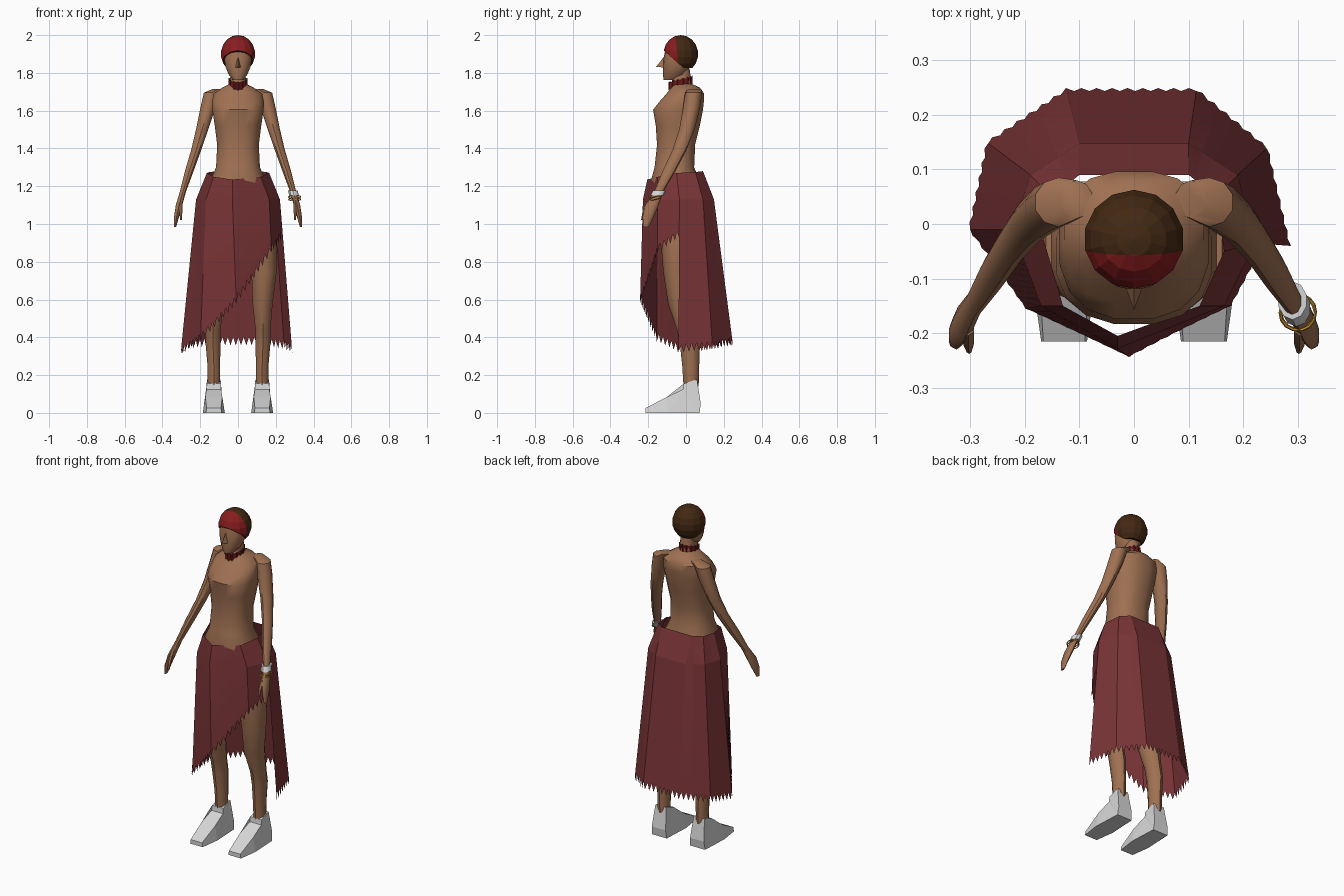
import bpy, bmesh, math
from mathutils import Vector, Matrix

if "Cube" in bpy.data.objects:
    bpy.data.objects.remove(bpy.data.objects["Cube"])


def material(name, r, g, b):
    m = bpy.data.materials.new(name)
    m.diffuse_color = (r, g, b, 1)
    m.use_nodes = True
    m.node_tree.nodes["Principled BSDF"].inputs["Base Color"].default_value = m.diffuse_color
    return m


SKIN = material("brown_skin", 0.35, 0.165, 0.085)
CLOTH = material("maroon_cloth", 0.19, 0.034, 0.037)
HAIR = material("dark_brown_hair", 0.055, 0.021, 0.006)
BAND = material("red_band", 0.25, 0.012, 0.014)
CHOKER = material("dark_red", 0.13, 0.008, 0.009)
SHOE = material("light_grey", 0.68, 0.68, 0.68)
GOLD = material("gold", 0.55, 0.27, 0.03)


def finish(name, bm, mats, smooth=None):
    bmesh.ops.recalc_face_normals(bm, faces=bm.faces[:])
    me = bpy.data.meshes.new(name)
    bm.to_mesh(me)
    bm.free()
    ob = bpy.data.objects.new(name, me)
    bpy.context.collection.objects.link(ob)
    for m in mats:
        me.materials.append(m)
    if smooth:
        bpy.ops.object.select_all(action='DESELECT')
        ob.select_set(True)
        bpy.context.view_layer.objects.active = ob
        bpy.ops.object.shade_smooth_by_angle(angle=math.radians(smooth))
    return ob


def loft(name, rings, mat, n=10, power=2.0, smooth=40):
    """Skin over horizontal rings given as (x, y, z, rx, ry)."""
    bm = bmesh.new()
    loops = []
    for x, y, z, rx, ry in rings:
        loop = []
        for i in range(n):
            a = 2 * math.pi * (i + 0.5) / n
            c, s = math.cos(a), math.sin(a)
            px = math.copysign(abs(c) ** (2 / power), c)
            py = math.copysign(abs(s) ** (2 / power), s)
            loop.append(bm.verts.new((x + rx * px, y + ry * py, z)))
        loops.append(loop)
    for a, b in zip(loops, loops[1:]):
        for i in range(n):
            j = (i + 1) % n
            bm.faces.new((a[i], a[j], b[j], b[i]))
    bm.faces.new(loops[0])
    bm.faces.new(loops[-1])
    return finish(name, bm, [mat], smooth)


def body(rows):
    """Turn (z, rx, front y, back y) rows into centred rings."""
    return [(0, (f + b) / 2, z, rx, (b - f) / 2) for z, rx, f, b in rows]


# Torso and neck
loft("torso", body([
    (1.14, 0.155, -0.18, 0.08), (1.24, 0.145, -0.185, 0.07), (1.30, 0.118, -0.168, 0.045),
    (1.42, 0.112, -0.155, 0.05), (1.52, 0.125, -0.162, 0.075), (1.605, 0.138, -0.176, 0.092),
    (1.645, 0.14, -0.145, 0.096), (1.69, 0.13, -0.105, 0.098), (1.722, 0.085, -0.08, 0.075),
    (1.742, 0.043, -0.075, 0.03), (1.82, 0.04, -0.078, 0.02)]), SKIN, 16, 2.4)

# Face and nose
loft("face", body([
    (1.763, 0.028, -0.118, -0.05), (1.79, 0.05, -0.122, 0.0), (1.83, 0.067, -0.121, 0.02),
    (1.88, 0.076, -0.118, 0.03), (1.93, 0.07, -0.108, 0.03)]), SKIN, 14, 2.2)
bm = bmesh.new()
v = [bm.verts.new(p) for p in [(0, -0.114, 1.89), (-0.017, -0.112, 1.828),
                               (0.017, -0.112, 1.828), (0, -0.158, 1.832)]]
for f in ((0, 1, 3), (0, 3, 2), (1, 2, 3), (0, 2, 1)):
    bm.faces.new([v[i] for i in f])
finish("nose", bm, [SKIN])

# Cropped hair with a headband across the forehead
bm = bmesh.new()
bmesh.ops.create_uvsphere(bm, u_segments=14, v_segments=9, radius=1)
bmesh.ops.transform(bm, verts=bm.verts[:],
                    matrix=Matrix.Translation((0, -0.028, 1.9)) @ Matrix.Diagonal((0.093, 0.092, 0.1, 1)))


def cut(co, no, clear):
    geo = bm.verts[:] + bm.edges[:] + bm.faces[:]
    bmesh.ops.bisect_plane(bm, geom=geo, plane_co=co, plane_no=no, clear_inner=clear)


cut((0, -0.115, 1.915), (0, 0.66, 0.75), True)
cut((0, 0, 1.825), (0, 0, 1), True)
cut((0, -0.052, 1.95), (0, 1, 0.12), False)
for f in bm.faces:
    d = f.calc_center_median() - Vector((0, -0.052, 1.95))
    f.material_index = 1 if d.y + 0.12 * d.z < 0 else 0
bmesh.ops.holes_fill(bm, edges=[e for e in bm.edges if e.is_boundary])
finish("hair_and_headband", bm, [HAIR, BAND])

# Choker: tilted band with zigzag edges
bm = bmesh.new()
N = 28
cols = []
for i in range(N):
    a = 2 * math.pi * i / N
    k = 1 + 0.1 * (i % 2)
    x, y = 0.047 * k * math.cos(a), 0.058 * k * math.sin(a)
    z = 1.748 + 0.25 * y
    cols.append([bm.verts.new((x, y - 0.03, z + dz)) for dz in
                 (-0.02 - 0.006 * (i % 2), 0.016 + 0.006 * (i % 2))])
for a, b in zip(cols, cols[1:] + cols[:1]):
    bm.faces.new((a[0], b[0], b[1], a[1]))
finish("choker", bm, [CHOKER])

ARM = [(0.105, 0.045, 1.715, 0.03, 0.035), (0.138, 0.04, 1.695, 0.045, 0.045),
       (0.158, 0.03, 1.62, 0.042, 0.045), (0.19, 0.005, 1.5, 0.034, 0.041),
       (0.222, -0.035, 1.39, 0.028, 0.037), (0.258, -0.09, 1.28, 0.024, 0.034),
       (0.292, -0.145, 1.17, 0.017, 0.024), (0.312, -0.18, 1.10, 0.018, 0.035),
       (0.325, -0.2, 1.04, 0.014, 0.03), (0.333, -0.212, 0.985, 0.006, 0.014)]
THUMB = [(0.303, -0.19, 1.12, 0.012, 0.014), (0.303, -0.215, 1.08, 0.011, 0.013),
         (0.302, -0.232, 1.02, 0.005, 0.006)]
LEG = [(0.085, -0.05, 1.15, 0.08, 0.095), (0.125, -0.045, 0.93, 0.085, 0.09),
       (0.138, -0.045, 0.75, 0.07, 0.076), (0.13, -0.03, 0.58, 0.056, 0.066),
       (0.132, 0.005, 0.44, 0.042, 0.053), (0.132, 0.02, 0.36, 0.041, 0.052),
       (0.128, 0.025, 0.25, 0.035, 0.045), (0.128, 0.027, 0.14, 0.034, 0.04)]
# Shoe side outline: y, z, half width
SHOE_SIDE = [(-0.215, 0, 0.042), (-0.215, 0.025, 0.038), (-0.1, 0.085, 0.045), (-0.015, 0.125, 0.038),
             (-0.012, 0.155, 0.037), (0.058, 0.178, 0.036), (0.078, 0.05, 0.046), (0.072, 0, 0.05),
             (-0.1, 0, 0.058)]


def mirrored(rings, s):
    return [(s * x, y, z, rx, ry) for x, y, z, rx, ry in rings]


# Limbs and shoes on both sides
for side, s in (("right", -1), ("left", 1)):
    loft(side + "_arm", mirrored(ARM, s), SKIN)
    loft(side + "_thumb", mirrored(THUMB, s), SKIN, 6)
    loft(side + "_leg", mirrored(LEG, s), SKIN)
    bm = bmesh.new()
    walls = [[bm.verts.new((s * 0.128 + d * w, y, z)) for y, z, w in SHOE_SIDE] for d in (-1, 1)]
    for w in walls:
        bm.faces.new(w)
    m = len(SHOE_SIDE)
    for i in range(m):
        j = (i + 1) % m
        bm.faces.new((walls[0][i], walls[0][j], walls[1][j], walls[1][i]))
    bmesh.ops.triangulate(bm, faces=[f for f in bm.faces if len(f.verts) > 4])
    finish(side + "_shoe", bm, [SHOE])

# Wrist jewellery
loft("wrist_cuff", [(0.29, -0.14, 1.178, 0.027, 0.035), (0.297, -0.153, 1.15, 0.027, 0.035)], SHOE, 10)
for i, tilt in enumerate((0.2, -0.25)):
    bpy.ops.mesh.primitive_torus_add(major_segments=14, minor_segments=5, major_radius=0.033,
                                     minor_radius=0.003, location=(0.3, -0.162, 1.137),
                                     rotation=(0.25, tilt, 0))
    ring = bpy.context.object
    ring.name = "gold_bangle_%d" % (i + 1)
    ring.data.materials.append(GOLD)

# Wrap skirt corners: waist x y z, hip x y, hem x y, hem height
HIP, HEM = 1.13, 0.35
CORNERS = [
    (0.165, -0.05, 1.27, 0.222, -0.035, 0.285, -0.04, 0.95),
    (0.12, -0.15, 1.25, 0.165, -0.15, 0.2, -0.15, 0.87),
    (-0.03, -0.205, 1.235, -0.03, -0.228, 0.0, -0.25, 0.6),
    (-0.13, -0.15, 1.25, -0.17, -0.15, -0.2, -0.155, 0.4),
    (-0.165, -0.03, 1.27, -0.222, -0.01, -0.3, -0.01, 0.33),
    (-0.15, 0.05, 1.275, -0.19, 0.09, -0.27, 0.15, 0.36),
    (-0.1, 0.09, 1.28, -0.1, 0.148, -0.125, 0.25, 0.38),
    (0.1, 0.09, 1.28, 0.1, 0.148, 0.115, 0.25, 0.38),
    (0.15, 0.05, 1.275, 0.19, 0.09, 0.245, 0.14, 0.36),
    (0.165, -0.05, 1.27, 0.222, -0.035, 0.285, -0.04, 0.34)]
bm = bmesh.new()
prev, count = None, 0
for a, b in zip(CORNERS, CORNERS[1:]):
    steps = max(2, round(math.hypot(a[5] - b[5], a[6] - b[6]) / 0.014))
    for i in range(steps + (b is CORNERS[-1])):
        t = i / steps
        p = [u + (w - u) * t for u, w in zip(a, b)]
        z = p[7] + (0.02 if count % 2 else -0.022)     # torn zigzag hem
        k = (HIP - z) / (HIP - HEM)
        col = [bm.verts.new(c) for c in (
            (p[0], p[1], p[2]), (p[3], p[4], HIP),
            (p[3] + (p[5] - p[3]) * k, p[4] + (p[6] - p[4]) * k, z))]
        if prev:
            for r in (0, 1):
                bm.faces.new((prev[r], prev[r + 1], col[r + 1], col[r]))
        prev = col
        count += 1
bmesh.ops.remove_doubles(bm, verts=bm.verts[:], dist=0.0005)
finish("wrap_skirt", bm, [CLOTH], 12)
